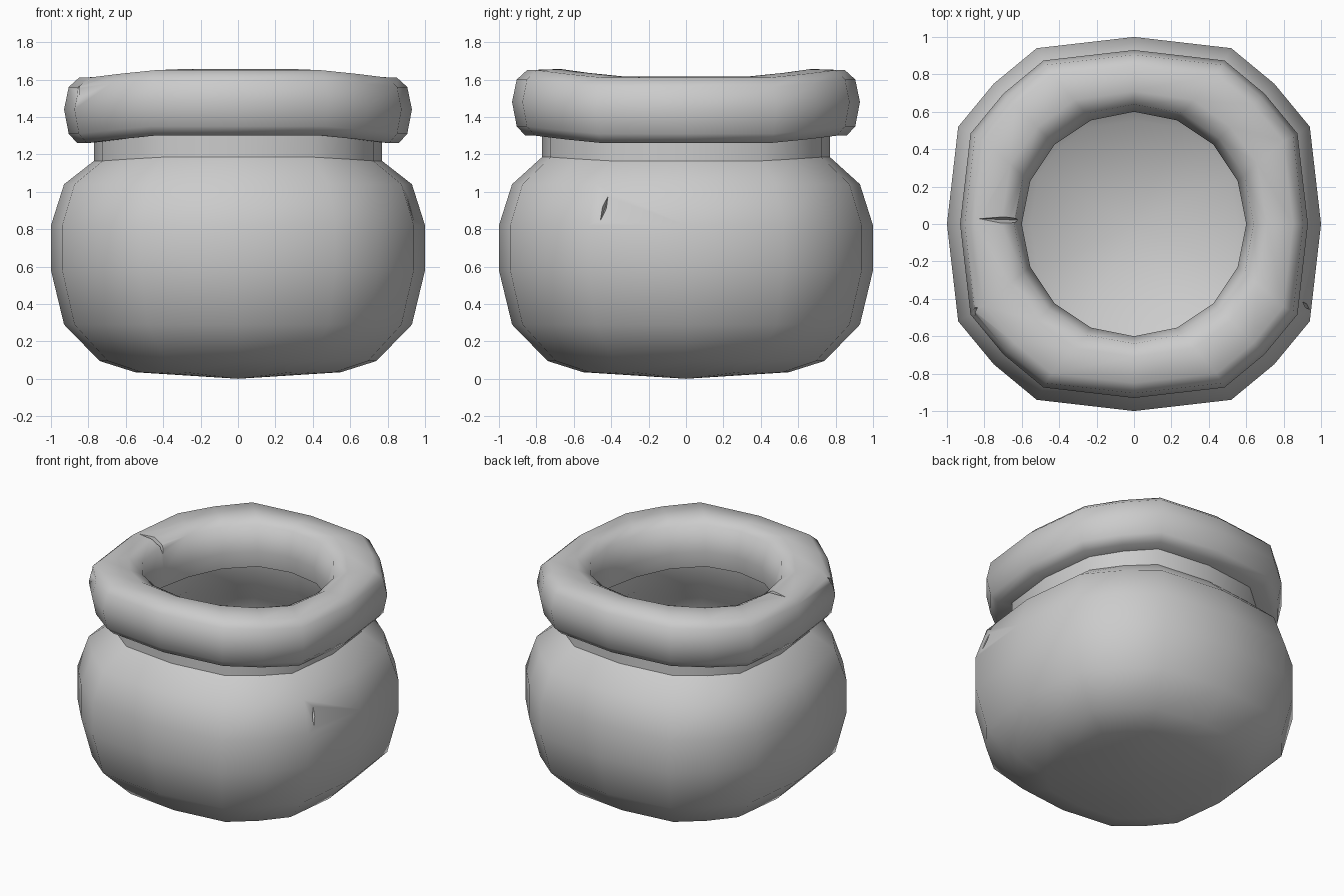
import bpy, bmesh, math
from mathutils import Vector

if "Cube" in bpy.data.objects:
    bpy.data.objects.remove(bpy.data.objects["Cube"])

# Sixteen-sided plans: squarish for the outside, round for the mouth
QUAD = [(1, 0), (0.94, 0.52), (0.75, 0.75), (0.52, 0.94)]
SQUARISH, SADDLE = [], []
for k in range(4):
    for x, y in QUAD:
        for _ in range(k):
            x, y = -y, x
        SQUARISH.append(Vector((x, y)))
        SADDLE.append(max(-1, min(1, 3 * (abs(y) - abs(x)))))
ROUND = [Vector((math.cos(i * math.pi / 8), math.sin(i * math.pi / 8))) for i in range(16)]


def loft(name, profile, closed):
    """profile rows: radius, height, squareness, saddle bend; radius 0 makes a pole"""
    bm = bmesh.new()
    loops = []
    for r, z, sq, bend in profile:
        if r == 0:
            loops.append([bm.verts.new((0, 0, z))] * 16)
            continue
        ring = []
        for i in range(16):
            p = ROUND[i].lerp(SQUARISH[i], sq) * r
            ring.append(bm.verts.new((p.x, p.y, z + bend * SADDLE[i])))
        loops.append(ring)
    pairs = list(zip(loops, loops[1:]))
    if closed:
        pairs.append((loops[-1], loops[0]))
    for a, b in pairs:
        for i in range(16):
            j = (i + 1) % 16
            bm.faces.new(list(dict.fromkeys((a[i], a[j], b[j], b[i]))))
    bmesh.ops.recalc_face_normals(bm, faces=bm.faces)
    mesh = bpy.data.meshes.new(name)
    bm.to_mesh(mesh)
    bm.free()
    ob = bpy.data.objects.new(name, mesh)
    bpy.context.collection.objects.link(ob)
    return ob


def wedge_cut(target, name, start, end, tip, width):
    """Cut a narrow three-sided crack: open from start to end, deepest at tip"""
    s, e, t = Vector(start), Vector(end), Vector(tip)
    side = (e - s).cross(t - s).normalized() * width
    mid = (s + e) / 2
    bm = bmesh.new()
    for p in (s, e, t, mid + side, mid - side):
        bm.verts.new(p)
    bmesh.ops.convex_hull(bm, input=bm.verts)
    bmesh.ops.recalc_face_normals(bm, faces=bm.faces)
    mesh = bpy.data.meshes.new(name)
    bm.to_mesh(mesh)
    bm.free()
    cutter = bpy.data.objects.new(name, mesh)
    bpy.context.collection.objects.link(cutter)
    cutter.hide_render = True
    mod = target.modifiers.new(name, 'BOOLEAN')
    mod.object, mod.operation, mod.solver = cutter, 'DIFFERENCE', 'EXACT'
    bpy.context.view_layer.objects.active = target
    bpy.ops.object.modifier_apply(modifier=name)
    bpy.data.objects.remove(cutter)


# Pot body: outer shell up to the neck, then back down the inside
body = loft("pot_body", [
    (0, 0.0, 1, 0), (0.55, 0.035, 1, 0), (0.74, 0.095, 1, 0), (0.93, 0.29, 1, 0),
    (1.0, 0.58, 1, 0), (1.0, 0.82, 1, 0), (0.93, 1.04, 1, 0), (0.77, 1.175, 1, 0.01),
    (0.77, 1.36, 1, 0.02), (0.64, 1.36, 0.3, 0.02), (0.66, 1.15, 0.5, 0.01),
    (0.80, 0.98, 0.8, 0), (0.86, 0.7, 0.8, 0), (0.78, 0.42, 0.8, 0),
    (0.55, 0.2, 0.6, 0), (0, 0.13, 0, 0)], False)

# Thick rolled rim, bent slightly like a saddle
rim = loft("pot_rim", [
    (0.62, 1.30, 0.0, 0.02), (0.86, 1.28, 1, 0.02), (0.905, 1.33, 1, 0.02),
    (0.93, 1.46, 1, 0.02), (0.905, 1.58, 1, 0.02), (0.85, 1.63, 1, 0.02),
    (0.71, 1.635, 0.5, 0.02), (0.64, 1.595, 0.15, 0.02), (0.60, 1.42, 0, 0.02)], True)

# Cracks and a chip
wedge_cut(body, "body_crack", (1.03, -0.49, 0.76), (0.96, -0.40, 1.05), (0.86, -0.43, 0.92), 0.025)
wedge_cut(rim, "rim_crack", (-0.88, 0.03, 1.635), (-0.54, 0.01, 1.66), (-0.59, 0.02, 1.50), 0.025)
wedge_cut(rim, "rim_chip", (-0.93, -0.40, 1.66), (-0.91, -0.56, 1.42), (-0.81, -0.46, 1.55), 0.04)

for ob in (body, rim):
    bpy.ops.object.select_all(action='DESELECT')
    ob.select_set(True)
    bpy.context.view_layer.objects.active = ob
    bpy.ops.object.shade_smooth_by_angle(angle=math.radians(62 if ob is rim else 42))
